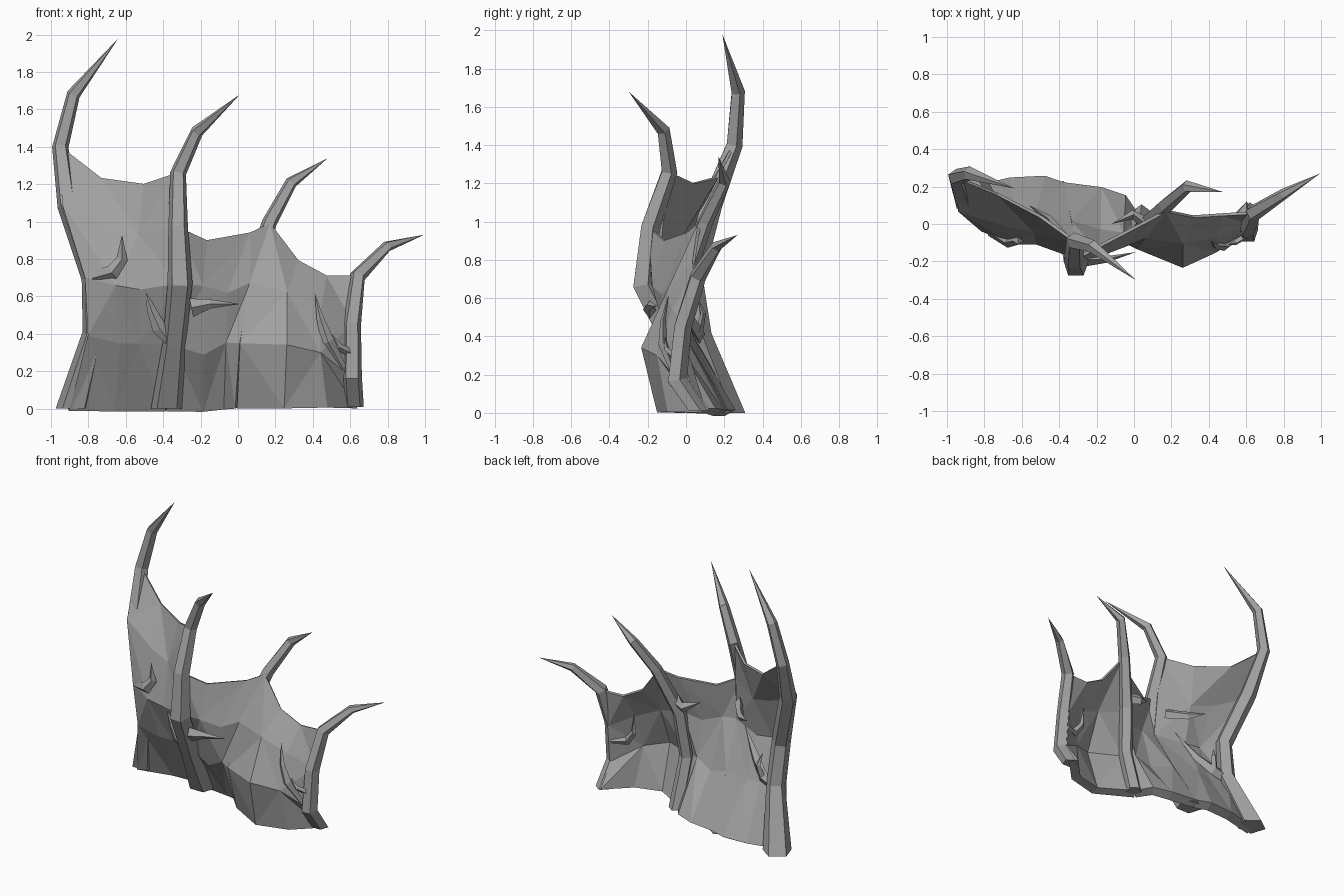
import bpy, bmesh, math
from mathutils import Vector

if "Cube" in bpy.data.objects:
    bpy.data.objects.remove(bpy.data.objects["Cube"])

hide_grey = bpy.data.materials.new("dark_grey")
hide_grey.diffuse_color = (0.36, 0.36, 0.36, 1)
hide_grey.use_nodes = True
hide_grey.node_tree.nodes["Principled BSDF"].inputs["Base Color"].default_value = hide_grey.diffuse_color


def finish(name, bm):
    bmesh.ops.recalc_face_normals(bm, faces=bm.faces[:])
    me = bpy.data.meshes.new(name)
    bm.to_mesh(me)
    bm.free()
    me.materials.append(hide_grey)
    ob = bpy.data.objects.new(name, me)
    bpy.context.collection.objects.link(ob)
    return ob


def tapered_tube(name, path, sides=5, flat=1.0):
    """Sweep a faceted ring along (x, y, z, radius) points to a sharp tip."""
    bm = bmesh.new()
    pts = [Vector(p[:3]) for p in path]
    rings = []
    for i, p in enumerate(path[:-1]):
        t = (pts[i + 1] - pts[max(i - 1, 0)]).normalized()
        if i == 0 and p[2] < 0.05:
            t = Vector((0, 0, 1))          # keep feet level on the ground
        u = t.cross(Vector((0, 1, 0))).normalized()
        v = u.cross(t)
        ring = []
        for k in range(sides):
            a = 2 * math.pi * k / sides + math.pi / 2
            ring.append(bm.verts.new(pts[i] + p[3] * (math.cos(a) * u + flat * math.sin(a) * v)))
        rings.append(ring)
    for a, b in zip(rings, rings[1:]):
        for k in range(sides):
            j = (k + 1) % sides
            bm.faces.new((a[k], a[j], b[j], b[k]))
    tip = bm.verts.new(pts[-1])
    for k in range(sides):
        bm.faces.new((rings[-1][k], rings[-1][(k + 1) % sides], tip))
    bm.faces.new(rings[0])
    return finish(name, bm)


def hide_panel(name, columns):
    """Triangulated sheet stretched over columns of points, thicker at the bottom."""
    bm = bmesh.new()
    grid = [[bm.verts.new(p[:3]) for p in col] for col in columns]
    rows = len(grid[0])
    for i, (a, b) in enumerate(zip(grid, grid[1:])):
        for r in range(rows - 1):
            q = (a[r], b[r], b[r + 1], a[r + 1])
            if (i + r) % 2:
                bm.faces.new((q[0], q[1], q[2]))
                bm.faces.new((q[0], q[2], q[3]))
            else:
                bm.faces.new((q[0], q[1], q[3]))
                bm.faces.new((q[1], q[2], q[3]))
    ob = finish(name, bm)
    group = ob.vertex_groups.new(name="thickness")
    for i in range(len(grid) * rows):
        group.add([i], 1 - 0.75 * (i % rows) / (rows - 1), "REPLACE")
    mod = ob.modifiers.new("thickness", "SOLIDIFY")
    mod.thickness = 0.065
    mod.offset = 0
    mod.vertex_group = group.name


def edge(path, count, dx, dy):
    """Panel edge along the front or back of a post, merging into it at the top."""
    return [(p[0] + dx * (i < count - 1), p[1] + dy * (i < count - 1), p[2])
            for i, p in enumerate(path[:count])]


# Curved posts ending in horns
post_1 = [(-.88, .21, 0, .10), (-.77, .07, .40, .065), (-.78, .03, .70, .06), (-.91, .13, 1.09, .06),
          (-.95, .25, 1.40, .046), (-.88, .27, 1.68, .038), (-.64, .19, 1.98, 0)]
post_2 = [(-.38, .14, 0, .09), (-.34, -.06, .35, .065), (-.31, -.22, .67, .07), (-.32, -.19, .97, .055),
          (-.32, -.09, 1.26, .045), (-.22, -.12, 1.48, .036), (.01, -.30, 1.68, 0)]
post_3 = [(.04, .05, .01, .055), (.03, -.05, .35, .05), (.06, -.01, .68, .05), (.17, .10, 1.0, .042),
          (.285, .20, 1.21, .034), (.48, .17, 1.34, 0)]
post_4 = [(.62, .06, .01, .055), (.61, -.05, .17, .055), (.61, -.02, .45, .05), (.64, .06, .71, .045),
          (.80, .16, .87, .03), (.995, .27, .93, 0)]
for i, path in enumerate((post_1, post_2, post_3, post_4), 1):
    tapered_tube("horned_post_%d" % i, path)

# Stretched wall panels: in front of posts 1 and 3, behind posts 2 and 4
ridge_3 = [(.01, .02, .01), (.02, -.11, .35), (.06, -.06, .67), (.17, .07, .99)]
hide_panel("tall_panel", [
    edge(post_1, 5, -.03, -.05),
    [(-.66, .22, 0), (-.63, .02, .36), (-.65, -.09, .66), (-.68, .0, .97), (-.73, .16, 1.23)],
    [(-.48, .23, 0), (-.53, .03, .36), (-.52, -.09, .64), (-.53, -.03, .93), (-.50, .04, 1.20)],
    edge(post_2, 5, 0, .055)])
hide_panel("middle_panel", [
    edge(post_2, 4, 0, .055),
    [(-.18, .17, 0), (-.18, -.05, .30), (-.19, -.16, .66), (-.17, -.11, .90)],
    [(-.06, .13, .01), (-.06, -.07, .36), (-.06, -.11, .62), (.06, .01, .94)],
    ridge_3])
hide_panel("low_panel", [
    ridge_3,
    [(.25, -.12, .01), (.26, -.21, .34), (.26, -.09, .62), (.32, .04, .79)],
    [(.46, -.07, .01), (.43, -.13, .30), (.44, -.06, .54), (.47, .05, .71)],
    edge(post_4, 4, 0, .035)])

# Small hooked thorns lying close to the front
front_thorns = [
    [(-.77, -.04, .70, .035), (-.67, -.10, .73, .04), (-.62, -.09, .80, .03), (-.62, -.11, .93, 0)],
    [(-.36, -.09, .35, .02), (-.42, -.09, .43, .04), (-.46, -.10, .52, .025), (-.50, -.11, .64, 0)],
    [(-.25, -.19, .54, .05), (-.15, -.19, .56, .025), (.01, -.15, .56, 0)],
    [(.57, -.06, .20, .02), (.48, -.12, .36, .035), (.44, -.12, .48, .02), (.41, -.09, .62, 0)],
    [(.62, -.05, .29, .025), (.54, -.10, .33, .02), (.50, -.11, .40, 0)]]
# Thorns on the back
back_thorns = [
    [(-.80, .08, .38, .04), (-.66, .06, .43, .045), (-.56, .0, .52, .035), (-.42, -.07, .70, 0)],
    [(-.66, .07, .43, .03), (-.64, .09, .52, .02), (-.66, .06, .60, 0)],
    [(-.36, -.09, .83, .04), (-.46, .03, .80, .03), (-.56, .10, .82, 0)],
    [(.07, .0, .76, .05), (-.01, .05, .75, .035), (-.12, .0, .80, 0)],
    [(.60, .01, .33, .02), (.50, -.04, .34, .03), (.44, -.03, .42, .02), (.43, -.02, .56, 0)]]
for side, thorns in (("front", front_thorns), ("back", back_thorns)):
    for i, path in enumerate(thorns, 1):
        tapered_tube("%s_thorn_%d" % (side, i), path, sides=4, flat=0.7)
